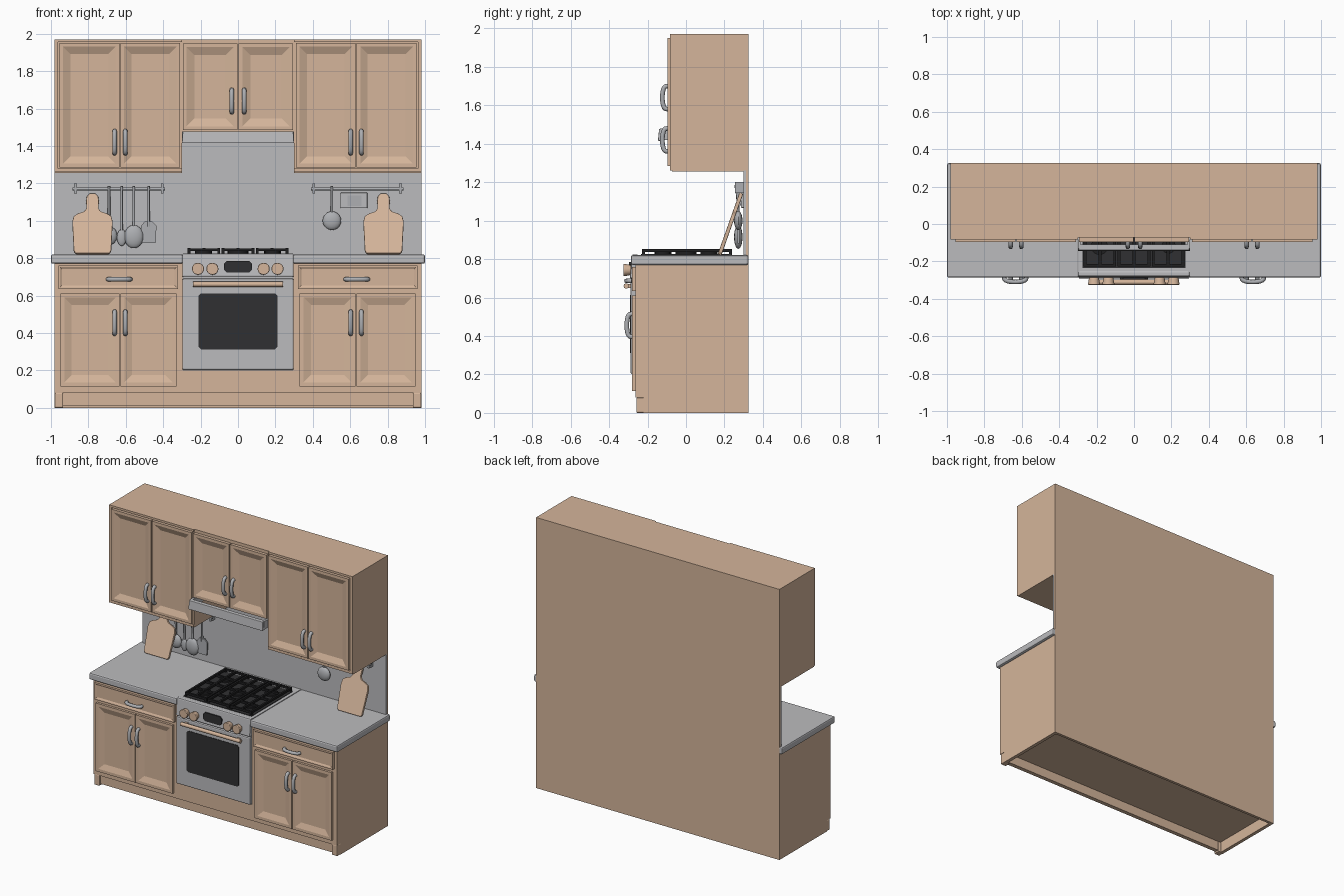
import bpy, bmesh, math
from mathutils import Vector, Matrix

if "Cube" in bpy.data.objects:
    bpy.data.objects.remove(bpy.data.objects["Cube"])


def material(name, r, g, b):
    m = bpy.data.materials.new(name)
    m.diffuse_color = (r, g, b, 1)
    m.use_nodes = True
    m.node_tree.nodes["Principled BSDF"].inputs["Base Color"].default_value = m.diffuse_color
    return m


WOOD = material("light_wood", 0.66, 0.46, 0.325)
GREY = material("light_grey", 0.50, 0.50, 0.515)
METAL = material("metal_grey", 0.42, 0.43, 0.45)
DARK = material("dark_glass", 0.03, 0.03, 0.032)
BLACK = material("black_iron", 0.014, 0.014, 0.015)


def finish(name, bm, mat, bevel=0.0, smooth=False, segments=2):
    bmesh.ops.recalc_face_normals(bm, faces=bm.faces[:])
    me = bpy.data.meshes.new(name)
    bm.to_mesh(me)
    bm.free()
    ob = bpy.data.objects.new(name, me)
    bpy.context.collection.objects.link(ob)
    me.materials.append(mat)
    if bevel:
        mod = ob.modifiers.new("bevel", 'BEVEL')
        mod.width, mod.segments = bevel, segments
    if smooth:
        for p in me.polygons:
            p.use_smooth = True
        me.set_sharp_from_angle(angle=math.radians(40))
    return ob


def add_box(bm, x0, x1, y0, y1, z0, z1):
    mat = Matrix.Translation(((x0 + x1) / 2, (y0 + y1) / 2, (z0 + z1) / 2)) @ \
        Matrix.Diagonal((x1 - x0, y1 - y0, z1 - z0, 1))
    bmesh.ops.create_cube(bm, size=1, matrix=mat)


def box(name, x0, x1, y0, y1, z0, z1, mat, bevel=0.0):
    bm = bmesh.new()
    add_box(bm, x0, x1, y0, y1, z0, z1)
    return finish(name, bm, mat, bevel)


def door(name, x0, x1, y0, y1, z0, z1, frame, slope, depth):
    """Slab whose front face carries a sloped, recessed panel."""
    bm = bmesh.new()
    add_box(bm, x0, x1, y0, y1, z0, z1)
    bm.normal_update()
    front = [min(bm.faces, key=lambda f: f.calc_center_median().y)]
    bmesh.ops.inset_individual(bm, faces=front, thickness=frame)
    bmesh.ops.inset_individual(bm, faces=front, thickness=slope, depth=-depth)
    return finish(name, bm, WOOD)


def tube(name, pts, r, mat):
    cu = bpy.data.curves.new(name, 'CURVE')
    cu.dimensions = '3D'
    cu.bevel_depth, cu.bevel_resolution, cu.use_fill_caps = r, 2, True
    sp = cu.splines.new('POLY')
    sp.points.add(len(pts) - 1)
    for p, co in zip(sp.points, pts):
        p.co = (*co, 1)
    sp.use_smooth = True
    cu.materials.append(mat)
    ob = bpy.data.objects.new(name, cu)
    bpy.context.collection.objects.link(ob)
    bpy.ops.object.select_all(action='DESELECT')
    ob.select_set(True)
    bpy.context.view_layer.objects.active = ob
    bpy.ops.object.convert(target='MESH')
    return ob


def handle(name, x, y, z, vertical=True):
    """Arched pull projecting towards -y."""
    pts = []
    for i in range(13):
        t = math.pi * i / 12
        a, d = 0.06 * math.cos(t), 0.028 * max(math.sin(t), 0) ** 0.6
        pts.append((x, y - d, z + a) if vertical else (x + a, y - d, z))
    tube(name, pts, 0.012, METAL)


def disc(name, c, r, depth, mat, axis='Y', r2=None, bevel=0.0):
    bm = bmesh.new()
    m = Matrix.Translation(c)
    if axis == 'Y':
        m = m @ Matrix.Rotation(math.pi / 2, 4, 'X')
    bmesh.ops.create_cone(bm, cap_ends=True, segments=20, radius1=r,
                          radius2=r if r2 is None else r2, depth=depth, matrix=m)
    return finish(name, bm, mat, bevel, True)


def plate(name, pts, thick, mat, bevel=0.0):
    """Outline in local XZ extruded along +y."""
    bm = bmesh.new()
    f = bm.faces.new([bm.verts.new((x, 0, z)) for x, z in pts])
    g = bmesh.ops.extrude_face_region(bm, geom=[f])
    bmesh.ops.translate(bm, vec=(0, thick, 0),
                        verts=[v for v in g['geom'] if isinstance(v, bmesh.types.BMVert)])
    return finish(name, bm, mat, bevel)


BACK = 0.325
# Base cabinet with hollow plinth
box("base_cabinet", -0.98, 0.98, -0.263, BACK, 0.08, 0.775, WOOD)
box("plinth_front", -0.975, 0.975, -0.245, -0.215, 0.012, 0.08, WOOD)
box("plinth_back", -0.98, 0.98, BACK - 0.02, BACK, 0, 0.08, WOOD)

# Wall cabinets, back panel, splashback
box("back_panel", -0.98, 0.98, BACK - 0.012, BACK, 0.77, 1.5, WOOD)
box("splashback", -0.98, 0.98, 0.300, 0.314, 0.81, 1.26, GREY)
box("splashback_hood", -0.3, 0.3, 0.300, 0.314, 1.25, 1.48, GREY)
box("wall_cabinet_middle", -0.3, 0.3, -0.073, BACK, 1.475, 1.97, WOOD)

for side, s in (("left", -1), ("right", 1)):
    def bx(name, a, b, *rest):
        return box(f"{name}_{side}", min(s * a, s * b), max(s * a, s * b), *rest)

    def dr(name, a, b, *rest):
        return door(f"{name}_{side}", min(s * a, s * b), max(s * a, s * b), *rest)

    bx("plinth_side", 0.955, 0.98, -0.22, BACK, 0, 0.08, WOOD)
    bx("foot", 0.935, 0.98, -0.258, -0.21, 0, 0.08, WOOD, 0.006)
    bx("wall_cabinet", 0.3, 0.98, -0.073, BACK, 1.255, 1.97, WOOD)
    bx("countertop", 0.295, 1.0, -0.287, BACK, 0.77, 0.82, GREY, 0.01)
    # Doors and drawers
    for i, (a, b) in enumerate(((0.31, 0.628), (0.634, 0.955))):
        dr(f"wall_door_{i}", a, b, -0.095, -0.07, 1.285, 1.95, 0.028, 0.055, 0.018)
    for i, (a, b) in enumerate(((0.33, 0.628), (0.634, 0.95))):
        dr(f"base_door_{i}", a, b, -0.28, -0.26, 0.115, 0.61, 0.03, 0.055, 0.014)
    dr("drawer", 0.32, 0.96, -0.282, -0.26, 0.635, 0.76, 0.012, 0.015, 0.006)
    dr("middle_door", 0.004, 0.295, -0.095, -0.07, 1.485, 1.948, 0.028, 0.06, 0.018)
    # Raised moulding round the wall door pair
    for z0, z1 in ((1.26, 1.278), (1.955, 1.97)):
        bx(f"moulding_{z0}", 0.3, 0.98, -0.083, -0.07, z0, z1, WOOD)
    bx("moulding_outer", 0.962, 0.98, -0.083, -0.07, 1.26, 1.97, WOOD)
    # Handles
    for x in (0.602, 0.66):
        handle(f"wall_handle_{side}", s * x, -0.095, 1.42)
        handle(f"base_handle_{side}", s * x, -0.28, 0.455)
    handle(f"drawer_handle_{side}", s * 0.635, -0.282, 0.687, False)
    handle(f"middle_handle_{side}", s * 0.033, -0.095, 1.64)
    # Hood side
    bx("hood_side", 0.285, 0.3, -0.13, 0.30, 1.42, 1.478, GREY)
    # Utensil rail
    tube(f"utensil_rail_{side}", [(s * 0.39, 0.265, 1.17), (s * 0.885, 0.265, 1.17)], 0.008, METAL)
    for x in (0.405, 0.87):
        bx(f"rail_post_{x}", x - 0.008, x + 0.008, 0.255, 0.302, 1.145, 1.2, METAL)
    # Leaning cutting board, mirrored half outline
    half = [(0.09, 0), (0.1, 0.015), (0.108, 0.18), (0.1, 0.212), (0.075, 0.228), (0.045, 0.238),
            (0.032, 0.255), (0.034, 0.30), (0.03, 0.325), (0.015, 0.34)]
    ob = plate(f"cutting_board_{side}", half + [(-x, z) for x, z in reversed(half)], 0.02, WOOD, 0.004)
    ob.location = (s * 0.778, 0.165, 0.826)
    ob.rotation_euler = (-math.radians(19.5), 0, 0)

# Hood front lip, tapered
bm = bmesh.new()
add_box(bm, -0.3, 0.3, -0.146, -0.115, 1.415, 1.478)
for v in bm.verts:
    if v.co.z > 1.45:
        v.co.x *= 0.985
        v.co.y += 0.006
finish("hood_front", bm, GREY, 0.004)

# Hanging utensils
def stem(name, x, z):
    tube(name, [(x, 0.272, z), (x, 0.268, 1.13), (x, 0.258, 1.185)], 0.007, METAL)


def bowl(name, x, z, rx, rz, ry=0.022):
    bm = bmesh.new()
    bmesh.ops.create_uvsphere(bm, u_segments=16, v_segments=10, radius=1,
                              matrix=Matrix.Translation((x, 0.272, z)) @ Matrix.Diagonal((rx, ry, rz, 1)))
    finish(name, bm, METAL, 0, True)


for n, x, z in (("skimmer", -0.69, 0.95), ("spoon", -0.622, 0.92), ("ladle", -0.557, 0.95),
                ("turner", -0.478, 0.97), ("right_ladle", 0.502, 1.03)):
    stem(n + "_stem", x, z)
bowl("skimmer_head", -0.69, 0.92, 0.045, 0.05)
bowl("spoon_head", -0.622, 0.91, 0.025, 0.045, 0.012)
bowl("ladle_head", -0.557, 0.915, 0.052, 0.062)
bowl("right_ladle_head", 0.502, 1.0, 0.05, 0.05)
ob = plate("turner_head", [(-0.042, 0), (0.038, 0), (0.042, 0.09), (0.02, 0.115), (-0.02, 0.115),
                           (-0.04, 0.09)], 0.01, METAL)
ob.location = (-0.478, 0.268, 0.882)

# Wall socket
box("socket_plate", 0.548, 0.692, 0.285, 0.302, 1.067, 1.15, GREY, 0.004)
box("socket_inset", 0.585, 0.66, 0.281, 0.29, 1.08, 1.135, METAL)

# Oven
box("oven_body", -0.298, 0.298, -0.27, BACK - 0.02, 0.2, 0.822, GREY)
box("oven_door", -0.298, 0.298, -0.288, -0.26, 0.202, 0.69, GREY, 0.008)
bm = bmesh.new()
add_box(bm, -0.298, 0.298, -0.292, -0.25, 0.698, 0.825)
for v in bm.verts:
    if v.co.z > 0.8 and v.co.y < -0.27:
        v.co.y += 0.012
finish("control_panel", bm, GREY, 0.008)


def rounded(w, z0, z1, c):
    return [(-w + c, z0), (w - c, z0), (w, z0 + c), (w, z1 - c), (w - c, z1), (-w + c, z1),
            (-w, z1 - c), (-w, z0 + c)]


plate("oven_window", rounded(0.21, 0.312, 0.612, 0.012), 0.008, DARK).location.y = -0.2915
plate("oven_display", rounded(0.074, 0.722, 0.785, 0.014), 0.009, DARK).location.y = -0.2955
for x in (-0.214, -0.137, 0.137, 0.211):
    disc("oven_knob", (x, -0.306, 0.743), 0.026, 0.038, WOOD, r2=0.033, bevel=0.004)
tube("oven_handle", [(-0.24, -0.311, 0.66), (0.24, -0.311, 0.66)], 0.014, WOOD)
for x in (-0.21, 0.21):
    box("oven_handle_post", x - 0.012, x + 0.012, -0.311, -0.285, 0.65, 0.67, WOOD)

# Cooktop tray, burners and three iron grates
box("cooktop_tray", -0.275, 0.275, -0.235, 0.235, 0.82, 0.826, DARK)
for x, y, r in ((-0.185, -0.12, 0.045), (-0.185, 0.12, 0.038), (0.185, -0.12, 0.038),
                (0.185, 0.12, 0.045), (0, 0, 0.055)):
    disc("burner", (x, y, 0.832), r, 0.014, BLACK, 'Z')
bm = bmesh.new()
for cx in (-0.182, 0, 0.182):
    for dx in (-0.08, 0, 0.08):
        add_box(bm, cx + dx - 0.007, cx + dx + 0.007, -0.228, 0.238, 0.838, 0.853)
    for y in (-0.221, -0.12, 0, 0.12, 0.231):
        add_box(bm, cx - 0.087, cx + 0.087, y - 0.007, y + 0.007, 0.837, 0.852)
    for dx in (-0.08, 0.08):
        for y in (-0.221, 0.231):
            add_box(bm, cx + dx - 0.007, cx + dx + 0.007, y - 0.007, y + 0.007, 0.822, 0.84)
finish("cooktop_grates", bm, BLACK)
